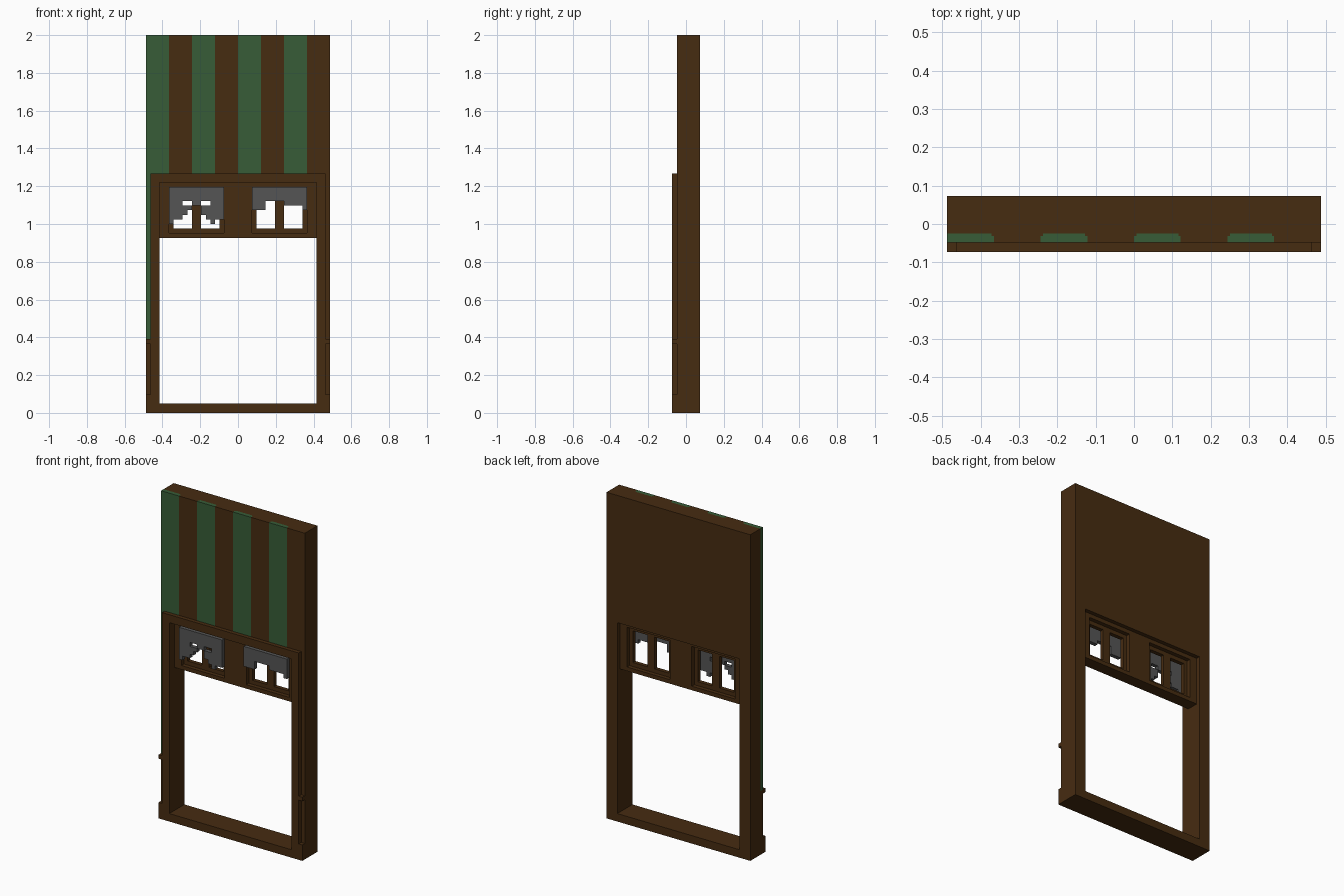
import bpy, bmesh

cube = bpy.data.objects.get("Cube")
if cube:
    bpy.data.objects.remove(cube, do_unlink=True)

U = 2 / 82  # one block unit; every size below is in units


def material(name, rgb):
    m = bpy.data.materials.new(name)
    m.use_nodes = True
    m.diffuse_color = (*rgb, 1)
    b = m.node_tree.nodes["Principled BSDF"]
    b.inputs["Base Color"].default_value = (*rgb, 1)
    b.inputs["Roughness"].default_value = 0.9
    return m


BROWN = material("dark_wood", (0.062, 0.025, 0.0055))
GREEN = material("green_paint", (0.038, 0.108, 0.038))
GREY = material("grey_metal", (0.091, 0.091, 0.091))


def finish(bm, name, mat):
    bmesh.ops.recalc_face_normals(bm, faces=bm.faces)
    bmesh.ops.scale(bm, vec=(U, U, U), verts=bm.verts)
    me = bpy.data.meshes.new(name)
    bm.to_mesh(me)
    bm.free()
    ob = bpy.data.objects.new(name, me)
    bpy.context.collection.objects.link(ob)
    if mat:
        me.materials.append(mat)
    return ob


def extrude(bm, vec):
    geo = bmesh.ops.extrude_face_region(bm, geom=bm.faces[:])["geom"]
    bmesh.ops.translate(bm, vec=vec, verts=[g for g in geo if isinstance(g, bmesh.types.BMVert)])


def prism(name, plan, z0, z1, mat=None):
    """Plan outline raised from z0 to z1."""
    bm = bmesh.new()
    bm.faces.new([bm.verts.new((x, y, z0)) for x, y in plan])
    extrude(bm, (0, 0, z1 - z0))
    return finish(bm, name, mat)


def box(name, x0, x1, y0, y1, z0, z1, mat=None):
    return prism(name, [(x0, y0), (x1, y0), (x1, y1), (x0, y1)], z0, z1, mat)


def cut(target, cutter):
    mod = target.modifiers.new("cut", "BOOLEAN")
    mod.operation = "DIFFERENCE"
    mod.solver = "EXACT"
    mod.object = cutter
    cutter.hide_render = True
    bpy.context.view_layer.update()
    with bpy.context.temp_override(object=target, active_object=target):
        bpy.ops.object.modifier_apply(modifier=mod.name)
    bpy.data.objects.remove(cutter, do_unlink=True)


def stripe_plan(x0, x1, front, inset_left=0.25):
    """Stepped outline, narrower at the back."""
    a, b = x0 + inset_left, x1 - 0.25
    return [(x0, front), (x1, front), (x1, -1.3), (b, -1.3), (b, -1),
            (a, -1), (a, -1.3), (x0, -1.3)]


# Wall with the door opening
wall = box("wall", -20, 20, -2, 3, 0, 82, BROWN)
cut(wall, box("opening_cutter", -17, 17, -5, 5, 2, 50))

# Painted stripes set flush into the wall
for i, x in enumerate((-20, -10, 0, 10)):
    if i == 0:
        cut(wall, prism("stripe_cutter", stripe_plan(x - 1, x + 5, -3, 0), 52, 83))
        prism("stripe_1", stripe_plan(x, x + 5, -2, 0), 52, 82, GREEN)
    else:
        cut(wall, prism("stripe_cutter", stripe_plan(x, x + 5, -3), 52, 83))
        prism(f"stripe_{i + 1}", stripe_plan(x, x + 5, -2), 52, 82, GREEN)
# The first stripe runs on down the wall edge
cut(wall, box("edge_cutter", -21, -19, -3, -1, 16, 52))
box("stripe_1_edge", -20, -19, -2, -1, 16, 52, GREEN)

# Raised door frame on the front
frame = box("door_frame", -19, 19, -3, -2, 0, 52, BROWN)
cut(frame, box("frame_cutter", -17, 17, -5, 0, 2, 50))
for side, s in (("left", 1), ("right", -1)):
    x0, x1 = sorted((19 * s, 20 * s))
    box(f"{side}_foot_block", x0, x1, -3, -2, 0, 4, BROWN)
    box(f"{side}_hinge_block", x0, x1, -3, -2, 15, 16, BROWN)

# Transom panel with two recessed double windows
panel = box("transom_panel", -17, 17, -1, 2, 38, 50, BROWN)
for x in (-15, 3):
    cut(panel, box("front_recess", x, x + 12, -2, 0, 39, 49))
    cut(panel, box("back_recess", x, x + 12, 1, 3, 39, 49))
    for h in (1, 7):
        cut(panel, box("pane_cutter", x + h, x + h + 4, -2, 3, 40, 48))


def ragged_plate(name, left, rows):
    """Plate with a ragged lower edge, from rows of cells."""
    bm = bmesh.new()
    for r, row in enumerate(rows):
        for c, ch in enumerate(row):
            if ch == "#":
                x, z = left + c, 49 - r
                bm.faces.new([bm.verts.new((px, -2, pz)) for px, pz in
                              ((x, z - 1), (x + 1, z - 1), (x + 1, z), (x, z))])
    bmesh.ops.remove_doubles(bm, verts=bm.verts, dist=0.01)
    extrude(bm, (0, 1, 0))
    return finish(bm, name, GREY)


ragged_plate("right_ragged_plate", -15, [
    "############", "############", "############", "###..##..###",
    "#####..#####", "####...#####", "###.....####", "#........#.."])
ragged_plate("left_ragged_plate", 3, [
    "############", "############", "############",
    "###....#####", "###........#"])
